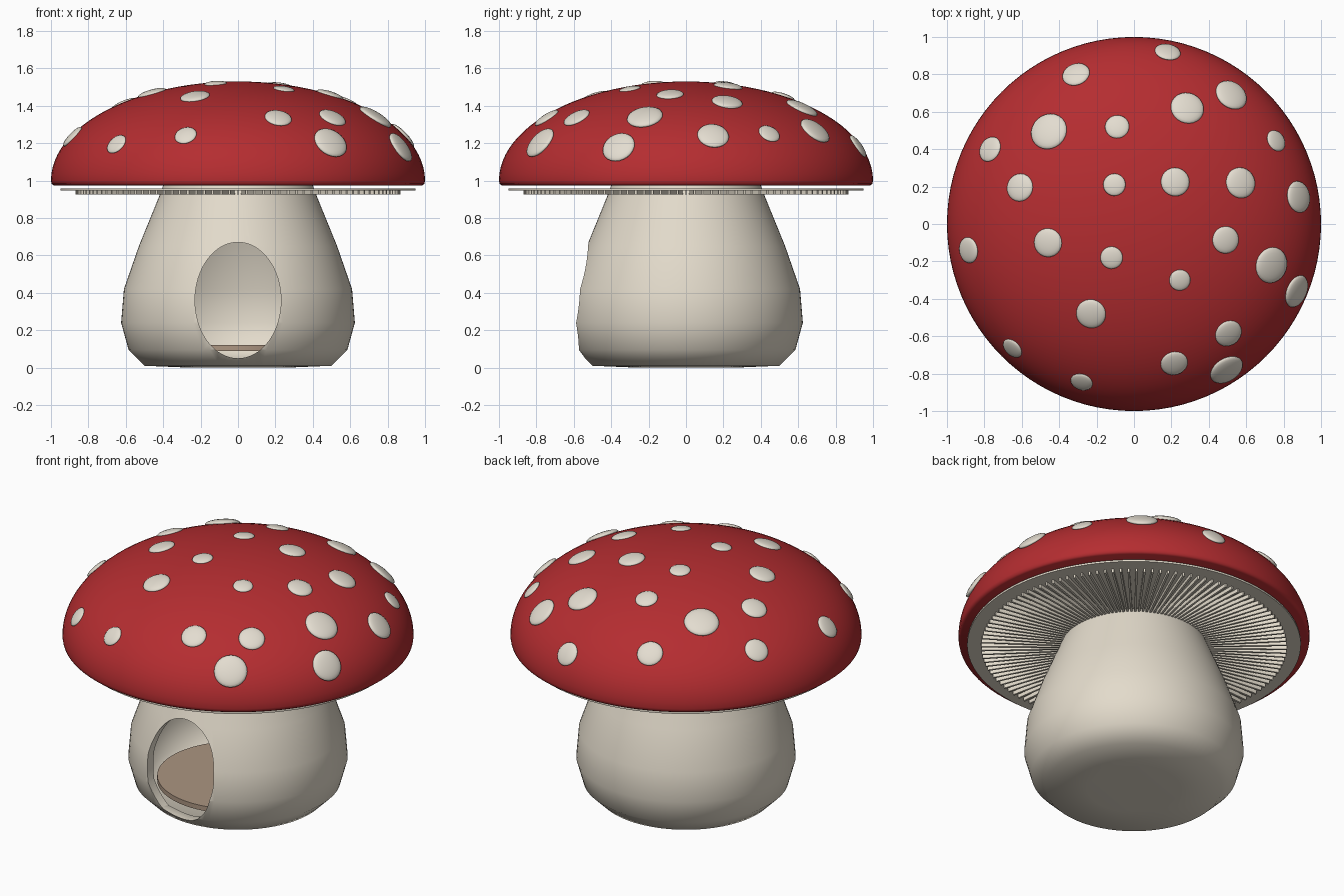
import bpy, bmesh, math
from mathutils import Matrix, Vector

default = bpy.data.objects.get("Cube")
if default:
    bpy.data.objects.remove(default, do_unlink=True)


def make_material(name, rgb):
    mat = bpy.data.materials.new(name)
    mat.use_nodes = True
    color = (*rgb, 1.0)
    mat.diffuse_color = color
    mat.node_tree.nodes["Principled BSDF"].inputs["Base Color"].default_value = color
    return mat


RED = make_material("cap red", (0.46, 0.026, 0.03))
CREAM = make_material("stem cream", (0.77, 0.71, 0.6))
SPOT = make_material("spot ivory", (0.77, 0.72, 0.63))
TAN = make_material("floor tan", (0.41, 0.3, 0.22))


def finish(bm, name, material, smooth_angle=None):
    """Turn a bmesh into a linked object with one material."""
    bmesh.ops.recalc_face_normals(bm, faces=bm.faces)
    mesh = bpy.data.meshes.new(name)
    bm.to_mesh(mesh)
    bm.free()
    mesh.materials.append(material)
    obj = bpy.data.objects.new(name, mesh)
    bpy.context.collection.objects.link(obj)
    if smooth_angle:
        smooth(obj, smooth_angle)
    return obj


def activate(obj):
    bpy.ops.object.select_all(action="DESELECT")
    obj.select_set(True)
    bpy.context.view_layer.objects.active = obj


def smooth(obj, degrees):
    activate(obj)
    bpy.ops.object.shade_smooth_by_angle(angle=math.radians(degrees))


def revolve(name, profile, material, smooth_angle=None, steps=96):
    """Spin a (radius, height) profile around the z axis."""
    bm = bmesh.new()
    verts = [bm.verts.new((r, 0, z)) for r, z in profile]
    edges = [bm.edges.new(pair) for pair in zip(verts, verts[1:])]
    bmesh.ops.spin(bm, geom=verts + edges, cent=(0, 0, 0), axis=(0, 0, 1),
                   angle=math.tau, steps=steps, use_duplicate=False)
    bmesh.ops.remove_doubles(bm, verts=bm.verts, dist=0.0005)
    return finish(bm, name, material, smooth_angle)


def cut(target, cutter):
    """Subtract the cutter from the target and discard it."""
    cutter.hide_render = True
    mod = target.modifiers.new("cut", "BOOLEAN")
    mod.operation = "DIFFERENCE"
    mod.solver = "EXACT"
    mod.object = cutter
    activate(target)
    bpy.ops.object.modifier_apply(modifier=mod.name)
    bpy.data.objects.remove(cutter, do_unlink=True)


# Stem: bulging body, hollow room and oval doorway
outer = [(0.5, 0.01), (0.585, 0.095), (0.625, 0.24), (0.61, 0.42),
         (0.53, 0.65), (0.42, 0.92), (0.4, 0.975)]
stem = revolve("stem", [(0, 0), (0.26, 0)] + outer + [(0, 0.975)], CREAM)
WALL = 0.055
room = [(r - WALL, z) for r, z in outer[1:-1]]
cut(stem, revolve("room_cutter", [(0, 0.04), (0.46, 0.04)] + room + [(0, 0.92)], CREAM))

bm = bmesh.new()
bmesh.ops.create_cone(bm, cap_ends=True, segments=64, radius1=1, radius2=1, depth=1)
bmesh.ops.transform(bm, verts=bm.verts, matrix=Matrix.Translation((0, -0.8, 0.36))
                    @ Matrix.Diagonal((0.23, 1, 0.31, 1))
                    @ Matrix.Rotation(math.pi / 2, 4, "X"))
cut(stem, finish(bm, "door_cutter", CREAM))
smooth(stem, 55)

# Floor inside the room
revolve("floor", [(0, 0.09), (0.46, 0.09), (0.46, 0.12), (0, 0.12)], TAN, 30)

# Cap: half ellipsoid with a tucked rim and flat underside
CAP_BASE, CAP_RISE = 1.0, 0.53
dome = [(math.cos(a), CAP_BASE + CAP_RISE * math.sin(a))
        for a in (math.pi / 2 * i / 24 for i in range(25))]
revolve("cap", [(0, 0.975), (0.985, 0.975), (0.997, 0.983)] + dome, RED, 50)

# Thin disc under the cap
revolve("gill_disc", [(0, 0.947), (0.95, 0.947), (0.95, 0.959), (0, 0.959)], CREAM, 30)

# Radial gills
GILLS = 120
bm = bmesh.new()
for i in range(GILLS):
    matrix = (Matrix.Rotation(math.tau * i / GILLS, 4, "Z")
              @ Matrix.Translation((0.63, 0, 0.937))
              @ Matrix.Diagonal((0.48, 0.012, 0.024, 1)))
    bmesh.ops.create_cube(bm, size=1, matrix=matrix)
finish(bm, "gills", CREAM)

# Raised spots: x, y and radius, pressed onto the dome
spots = [
    (.18, .92, .07), (-.31, .8, .075), (.285, .62, .09), (.52, .69, .09),
    (-.455, .495, .1), (-.09, .52, .065), (-.77, .4, .07), (.76, .445, .06),
    (-.61, .195, .075), (-.105, .21, .06), (.22, .225, .077), (.57, .22, .083),
    (.88, .145, .085), (-.885, -.14, .07), (-.46, -.1, .077), (-.12, -.18, .06),
    (.49, -.085, .073), (.245, -.3, .057), (.735, -.22, .097), (.87, -.36, .09),
    (-.23, -.48, .08), (.505, -.585, .075), (.495, -.78, .095), (.215, -.745, .073),
    (-.65, -.665, .06), (-.28, -.845, .06),
]
bm = bmesh.new()
for x, y, radius in spots:
    height = CAP_RISE * math.sqrt(max(0, 1 - x * x - y * y))
    normal = Vector((x, y, height / CAP_RISE ** 2))
    matrix = (Matrix.Translation((x, y, CAP_BASE + height))
              @ normal.to_track_quat("Z", "Y").to_matrix().to_4x4()
              @ Matrix.Diagonal((radius, radius, radius * 0.25, 1)))
    bmesh.ops.create_uvsphere(bm, u_segments=24, v_segments=12, radius=1, matrix=matrix)
finish(bm, "cap_spots", SPOT, 60)
